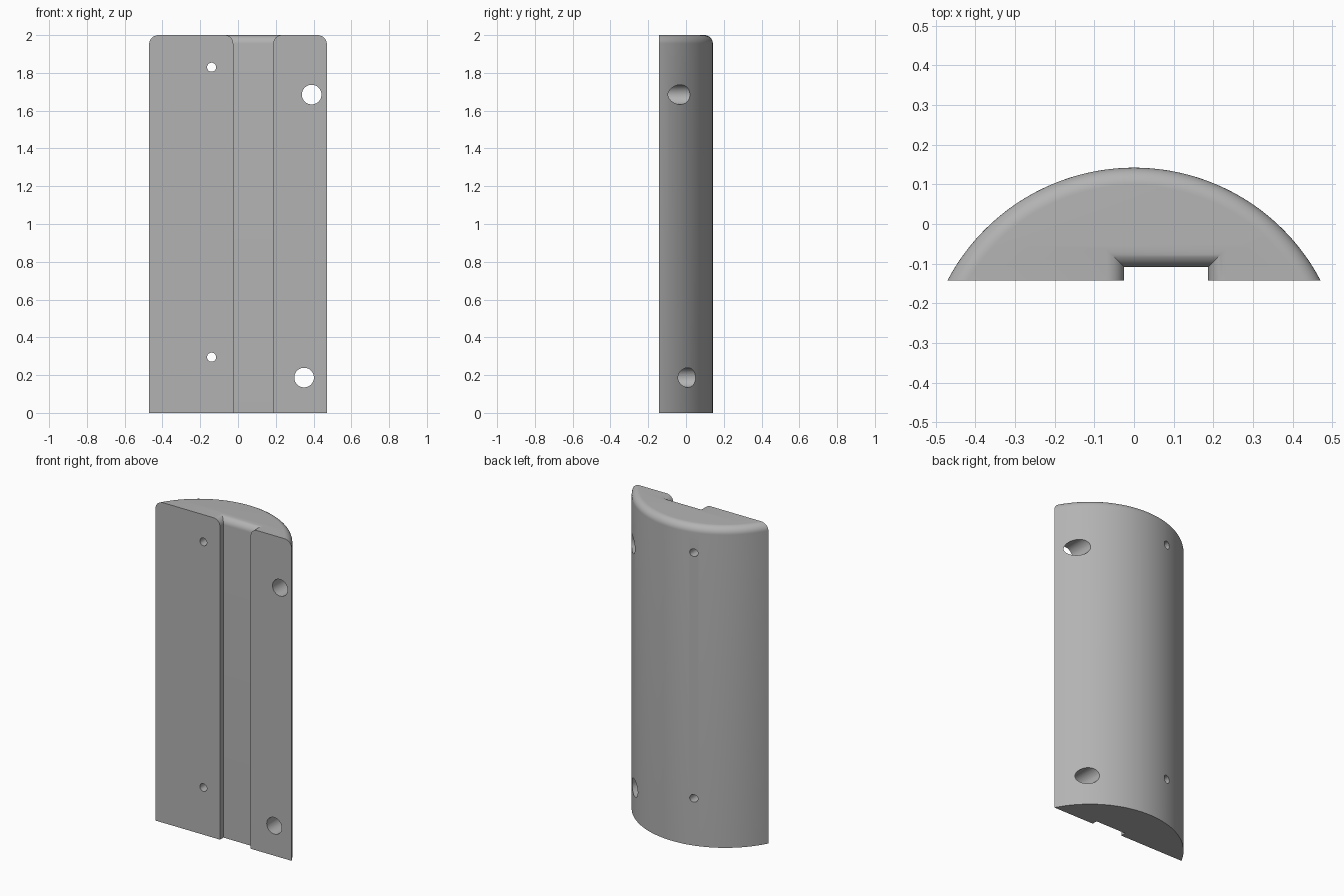
import bpy, bmesh, math

cube = bpy.data.objects.get("Cube")
if cube:
    bpy.data.objects.remove(cube, do_unlink=True)

HEIGHT, FILLET = 2.0, 0.045
FRONT, RADIUS, CENTRE_Y = -0.142, 0.531, -0.389
SLOT_LEFT, SLOT_RIGHT, SLOT_BACK = -0.025, 0.187, -0.108
ARC_STEPS, FILLET_STEPS = 72, 10

grey = bpy.data.materials.new("plain grey")
grey.use_nodes = True
colour = (0.45, 0.45, 0.45, 1)
grey.diffuse_color = colour
grey.node_tree.nodes["Principled BSDF"].inputs["Base Color"].default_value = colour


def outline(inset):
    """Bowed section with a slot in its flat front, shrunk by the inset."""
    r = RADIUS - inset
    start = math.asin((FRONT - CENTRE_Y) / r)
    pts = []
    for i in range(ARC_STEPS + 1):
        a = start + (math.pi - 2 * start) * i / ARC_STEPS
        pts.append((r * math.cos(a), CENTRE_Y + r * math.sin(a)))
    left, right, back = SLOT_LEFT - inset, SLOT_RIGHT + inset, SLOT_BACK + inset
    return pts + [(left, FRONT), (left, back), (right, back), (right, FRONT)]


# Body: stacked sections, the last ones forming the rounded top edge
levels = [(0, 0)]
for i in range(FILLET_STEPS + 1):
    a = math.pi / 2 * i / FILLET_STEPS
    levels.append((HEIGHT - FILLET + FILLET * math.sin(a), FILLET * (1 - math.cos(a))))

bm = bmesh.new()
rings = [[bm.verts.new((x, y, z)) for x, y in outline(d)] for z, d in levels]
for low, high in zip(rings, rings[1:]):
    for i in range(len(low)):
        j = (i + 1) % len(low)
        bm.faces.new((low[i], low[j], high[j], high[i]))
bm.faces.new(rings[0][::-1])
bm.faces.new(rings[-1])
bmesh.ops.recalc_face_normals(bm, faces=bm.faces)
mesh = bpy.data.meshes.new("curved_body")
bm.to_mesh(mesh)
bm.free()
mesh.materials.append(grey)
body = bpy.data.objects.new("curved_body", mesh)
bpy.context.collection.objects.link(body)
bpy.context.view_layer.objects.active = body

# Through holes: two small screw holes and two large side holes
holes = [(-0.14, 1.83, 0.024), (-0.14, 0.295, 0.024),
         (0.39, 1.685, 0.052), (0.35, 0.187, 0.052)]
for x, z, r in holes:
    bpy.ops.mesh.primitive_cylinder_add(vertices=40, radius=r, depth=1,
                                        location=(x, 0, z), rotation=(math.pi / 2, 0, 0))
    cutter = bpy.context.object
    cutter.name = "hole_cutter"
    cutter.hide_render = True
    cutter.data.materials.append(grey)
    bpy.context.view_layer.objects.active = body
    mod = body.modifiers.new("hole", "BOOLEAN")
    mod.operation, mod.solver, mod.object = "DIFFERENCE", "EXACT", cutter
    bpy.ops.object.modifier_apply(modifier=mod.name)
    bpy.data.objects.remove(cutter, do_unlink=True)

# Smooth curves, crisp corners
bpy.ops.object.select_all(action="DESELECT")
body.select_set(True)
bpy.context.view_layer.objects.active = body
bpy.ops.object.shade_smooth_by_angle(angle=math.radians(30))
